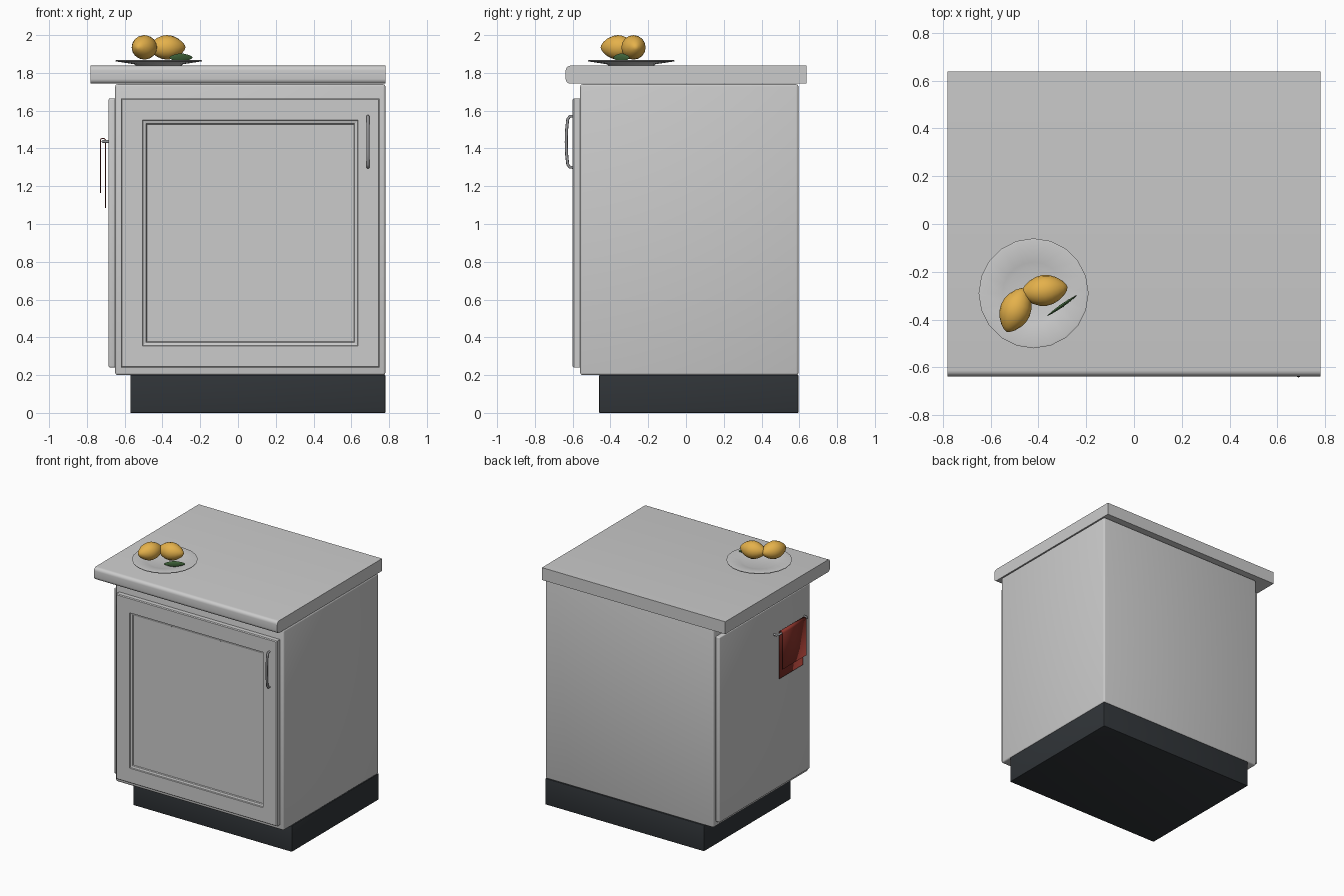
import bpy, bmesh, math
from mathutils import Vector

if "Cube" in bpy.data.objects:
    bpy.data.objects.remove(bpy.data.objects["Cube"])


def material(name, rgb):
    m = bpy.data.materials.new(name)
    m.diffuse_color = (*rgb, 1)
    m.use_nodes = True
    m.node_tree.nodes["Principled BSDF"].inputs["Base Color"].default_value = m.diffuse_color
    return m


DARK = material("dark_plinth", (0.03, 0.035, 0.04))
RED = material("red_cloth", (0.27, 0.035, 0.025))
YELLOW = material("lemon_yellow", (0.78, 0.44, 0.07))
GREEN = material("leaf_green", (0.06, 0.15, 0.05))
METAL = material("metal", (0.3, 0.3, 0.31))


def finish(bm, name, mat=None, smooth=None):
    bmesh.ops.recalc_face_normals(bm, faces=bm.faces)
    me = bpy.data.meshes.new(name)
    bm.to_mesh(me)
    bm.free()
    ob = bpy.data.objects.new(name, me)
    bpy.context.collection.objects.link(ob)
    if mat:
        me.materials.append(mat)
    if smooth:
        bpy.ops.object.select_all(action='DESELECT')
        ob.select_set(True)
        bpy.context.view_layer.objects.active = ob
        bpy.ops.object.shade_smooth_by_angle(angle=math.radians(smooth))
    return ob


def box_bm(lo, hi):
    bm = bmesh.new()
    bmesh.ops.create_cube(bm, size=1)
    for v in bm.verts:
        v.co = Vector([(a + b) / 2 + c * (b - a) for a, b, c in zip(lo, hi, v.co)])
    return bm


def box(name, lo, hi, bevel=0.0, mat=None):
    bm = box_bm(lo, hi)
    if bevel:
        bmesh.ops.bevel(bm, geom=bm.edges[:], offset=bevel, segments=3, profile=0.5, affect='EDGES')
    return finish(bm, name, mat, 40 if bevel else None)


def lathe(name, profile, sides, mat=None, smooth=40):
    # profile of (radius, z), spun about the local z axis
    bm = bmesh.new()
    vs = [bm.verts.new((r, 0, z)) for r, z in profile]
    es = [bm.edges.new(p) for p in zip(vs, vs[1:])]
    bmesh.ops.spin(bm, geom=vs + es, cent=(0, 0, 0), axis=(0, 0, 1),
                   angle=math.tau, steps=sides, use_duplicate=False)
    bmesh.ops.remove_doubles(bm, verts=bm.verts[:], dist=1e-5)
    return finish(bm, name, mat, smooth)


def tube(name, pts, radius, mat):
    cu = bpy.data.curves.new(name, 'CURVE')
    cu.dimensions = '3D'
    cu.bevel_depth = radius
    cu.bevel_resolution = 2
    cu.use_fill_caps = True
    sp = cu.splines.new('POLY')
    sp.points.add(len(pts) - 1)
    for p, co in zip(sp.points, pts):
        p.co = (*co, 1)
    cu.materials.append(mat)
    ob = bpy.data.objects.new(name, cu)
    bpy.context.collection.objects.link(ob)
    bpy.ops.object.select_all(action='DESELECT')
    ob.select_set(True)
    bpy.context.view_layer.objects.active = ob
    bpy.ops.object.convert(target='MESH')
    bpy.ops.object.shade_smooth_by_angle(angle=math.radians(50))


# Cabinet carcass, plinth and left side panel
box("plinth", (-0.57, -0.46, 0), (0.78, 0.595, 0.2), 0.003, DARK)
box("cabinet_body", (-0.65, -0.56, 0.2), (0.78, 0.595, 1.74), 0.012)
box("side_panel", (-0.685, -0.53, 0.24), (-0.648, 0.57, 1.665), 0.008)

# Countertop with rounded front edge
bm = box_bm((-0.78, -0.637, 1.743), (0.78, 0.637, 1.838))
front = [e for e in bm.edges if all(v.co.y < 0 for v in e.verts)
         and abs(e.verts[0].co.z - e.verts[1].co.z) < 1e-5]
bmesh.ops.bevel(bm, geom=front, offset=0.025, segments=5, profile=0.5, affect='EDGES')
finish(bm, "countertop", None, 40)

# Door: nested rectangles stepping inwards to a recessed panel
X0, X1, Z0, Z1 = -0.62, 0.75, 0.24, 1.665
steps = [(0, -0.555), (0, -0.594), (0.006, -0.6), (0.115, -0.6), (0.118, -0.592),
         (0.133, -0.588), (0.137, -0.581)]
bm = bmesh.new()
rings = [[bm.verts.new((x, y, z)) for x, z in
          ((X0 + d, Z0 + d), (X1 - d, Z0 + d), (X1 - d, Z1 - d), (X0 + d, Z1 - d))]
         for d, y in steps]
for a, b in zip(rings, rings[1:]):
    for i in range(4):
        j = (i + 1) % 4
        bm.faces.new((a[i], a[j], b[j], b[i]))
bm.faces.new(rings[0])
bm.faces.new(rings[-1])
finish(bm, "door")

# Door handle and towel bar, bowed bars with round feet
tube("door_handle", [(0.688, -0.585, 1.30), (0.688, -0.615, 1.30), (0.688, -0.626, 1.315),
                     (0.688, -0.632, 1.37), (0.688, -0.634, 1.435), (0.688, -0.632, 1.50),
                     (0.688, -0.626, 1.555), (0.688, -0.615, 1.57), (0.688, -0.585, 1.57)],
     0.008, METAL)
tube("towel_bar", [(-0.67, -0.09, 1.437), (-0.705, -0.09, 1.437), (-0.715, -0.10, 1.437),
                   (-0.715, -0.45, 1.437), (-0.705, -0.46, 1.437), (-0.67, -0.46, 1.437)],
     0.008, METAL)

# Towel draped over the bar, long side against the panel
path = [(-0.729, 1.165), (-0.729, 1.44)]
path += [(-0.715 - 0.014 * math.cos(t), 1.44 + 0.014 * math.sin(t))
         for t in (math.pi * k / 8 for k in range(1, 8))]
path += [(-0.701, 1.44), (-0.701, 1.085)]
bm = bmesh.new()
rows = [[bm.verts.new((x, y, z)) for y in (-0.42, -0.13)] for x, z in path]
for a, b in zip(rows, rows[1:]):
    bm.faces.new((a[0], a[1], b[1], b[0]))
towel = finish(bm, "towel", RED, 40)
mod = towel.modifiers.new("thickness", 'SOLIDIFY')
mod.thickness = 0.005
mod.offset = 0

# Plate
plate = lathe("plate", [(0, 1.838), (0.12, 1.838), (0.13, 1.846), (0.228, 1.861), (0.23, 1.866),
                        (0.222, 1.868), (0.13, 1.855), (0.11, 1.850), (0, 1.850)], 20)
plate.location = (-0.42, -0.29, 0)

# Lemons, lying on their sides
half = [(0, -0.098), (0.014, -0.093), (0.031, -0.079), (0.049, -0.055), (0.061, -0.028)]
lemon = half + [(0.065, 0)] + [(r, -z) for r, z in reversed(half)]
for i, (x, y, ang) in enumerate([(-0.496, -0.36, 68), (-0.375, -0.278, 8)]):
    ob = lathe("lemon_%d" % (i + 1), lemon, 16, YELLOW, 60)
    ob.location = (x, y, 1.935)
    ob.rotation_euler = (0, math.radians(90), math.radians(ang))

# Leaf: flattened lens standing on edge against the plate
bm = bmesh.new()
bmesh.ops.create_uvsphere(bm, u_segments=12, v_segments=8, radius=1)
for v in bm.verts:
    x, y, z = v.co
    taper = 1 - 0.3 * abs(z)
    v.co = (0.075 * z, 0.007 * y * taper, 0.023 * x * taper)
leaf = finish(bm, "leaf", GREEN, 40)
leaf.location = (-0.302, -0.342, 1.881)
leaf.rotation_euler = (0, 0, math.radians(35))
